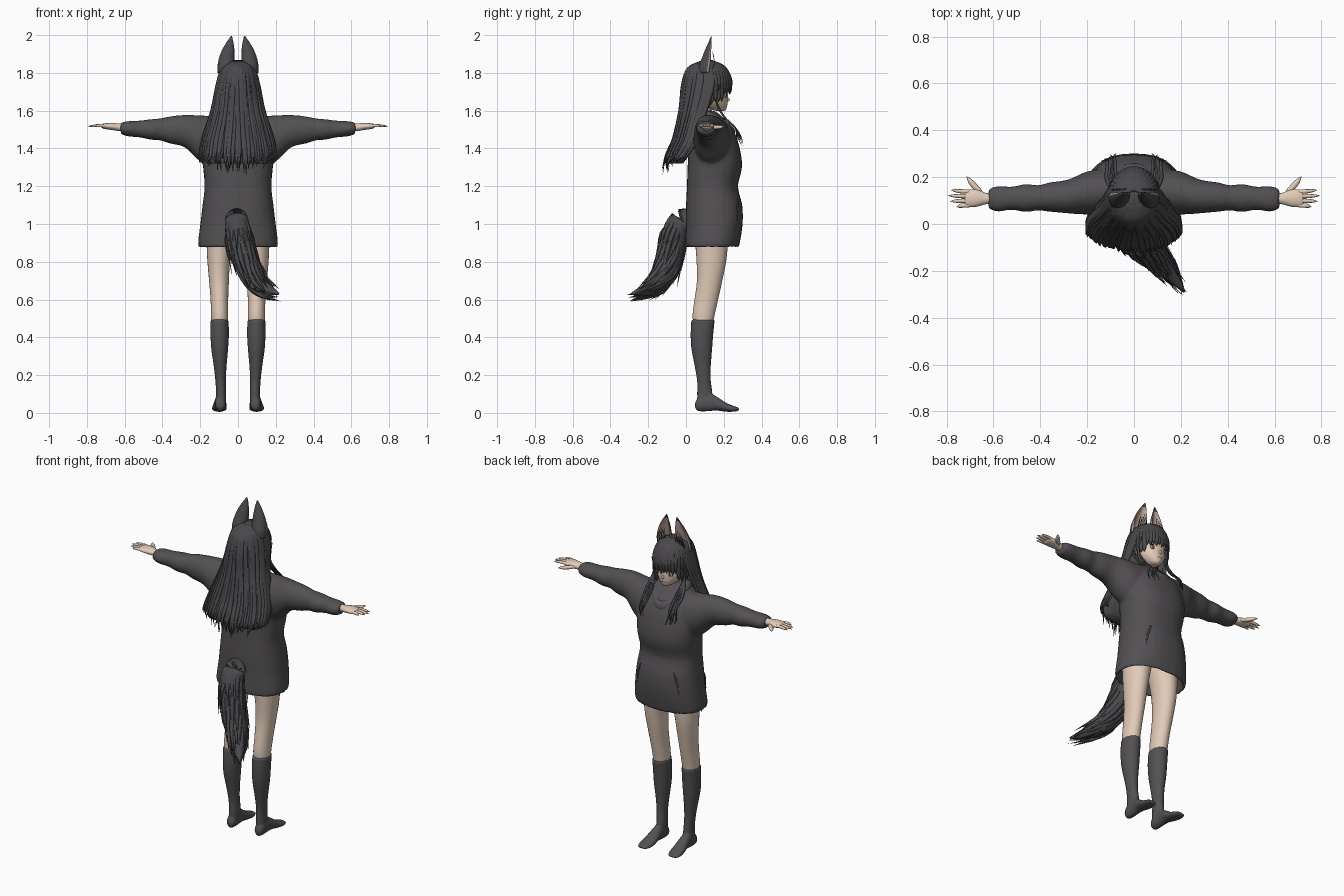
import bpy, bmesh, random
from math import sin, cos, pi
from mathutils import Vector, Matrix

random.seed(4)
if "Cube" in bpy.data.objects:
    bpy.data.objects.remove(bpy.data.objects["Cube"])


def material(name, *rgb):
    m = bpy.data.materials.new(name)
    m.use_nodes = True
    m.diffuse_color = (*rgb, 1)
    m.node_tree.nodes["Principled BSDF"].inputs["Base Color"].default_value = (*rgb, 1)
    return m


cloth = material("charcoal cloth", .085, .08, .084)
sock = material("grey sock", .085, .081, .086)
hair = material("dark hair", .068, .065, .07)
skin = material("pale skin", .76, .6, .48)
fluff = material("ear fluff", .5, .38, .31)
white = material("eye white", .7, .66, .62)
iris = material("iris", .12, .1, .1)
lip = material("lip", .5, .26, .22)


def finish(name, bm, *mats, mirror=False, blend=0):
    bmesh.ops.recalc_face_normals(bm, faces=bm.faces)
    mesh = bpy.data.meshes.new(name)
    bm.to_mesh(mesh)
    bm.free()
    mesh.shade_smooth()
    for m in mats:
        mesh.materials.append(m)
    ob = bpy.data.objects.new(name, mesh)
    bpy.context.collection.objects.link(ob)
    if mirror:
        ob.modifiers.new("Mirror", "MIRROR").use_mirror_merge = False
    if blend:
        remesh = ob.modifiers.new("Blend", "REMESH")
        remesh.mode, remesh.voxel_size, remesh.use_smooth_shade = "VOXEL", blend, True
        soft = ob.modifiers.new("Soften", "SMOOTH")
        soft.factor, soft.iterations = .5, 5
    return ob


def skin_rings(bm, rings, closed=False):
    rows = [[bm.verts.new(p) for p in ring] for ring in rings]
    n = len(rows[0])
    pairs = list(zip(rows, rows[1:])) + ([(rows[-1], rows[0])] if closed else [])
    for a, b in pairs:
        for i in range(n):
            j = (i + 1) % n
            bm.faces.new((a[i], a[j], b[j], b[i]))
    if not closed:
        bm.faces.new(rows[0])
        bm.faces.new(rows[-1])


def smooth_path(pts, steps):
    """Catmull-Rom interpolation of tuples of any size."""
    p = [Vector(q) for q in pts]
    p = [2 * p[0] - p[1]] + p + [2 * p[-1] - p[-2]]
    out = []
    for a, b, c, d in zip(p, p[1:], p[2:], p[3:]):
        for k in range(steps):
            t = k / steps
            out.append(.5 * (2 * b + (c - a) * t + (2 * a - 5 * b + 4 * c - d) * t * t
                             + (3 * b - a - 3 * c + d) * t ** 3))
    return out + [p[-2]]


def loft(bm, axis, table, n=28, steps=3, power=1.0, shape=None):
    """Oval sections: position on axis, then low and high limits of the other two axes."""
    rings = []
    for t, a0, a1, b0, b1 in smooth_path(table, steps):
        ring = []
        for i in range(n):
            u, v = cos(2 * pi * i / n), sin(2 * pi * i / n)
            u, v = (abs(w) ** power * (1 if w > 0 else -1) for w in (u, v))
            if shape:
                u, v = shape(u, v)
            q = [(a0 + a1) / 2 + u * (a1 - a0) / 2, (b0 + b1) / 2 + v * (b1 - b0) / 2]
            q.insert(axis, t)
            ring.append(q)
        rings.append(ring)
    skin_rings(bm, rings)


def strand(bm, pts, width, out, flat=.35, sides=6, steps=4, tip=3):
    """Tapered lock along a path; out is the outward direction."""
    p = smooth_path(pts, steps)
    rings = []
    for i, c in enumerate(p):
        t = i / (len(p) - 1)
        along = (p[min(i + 1, len(p) - 1)] - p[max(i - 1, 0)]).normalized()
        side = along.cross(Vector(out)).normalized()
        up = side.cross(along)
        w = width * min(1, .5 + 2 * t) * max(.03, 1 - t ** tip)
        rings.append([c + side * w * cos(k * 2 * pi / sides) + up * w * flat * sin(k * 2 * pi / sides)
                      for k in range(sides)])
    skin_rings(bm, rings)


def blob(bm, centre, size, index=0):
    m = Matrix.Translation(centre) @ Matrix.Diagonal((*size, 1))
    made = bmesh.ops.create_uvsphere(bm, u_segments=16, v_segments=10, radius=1, matrix=m)
    for f in {f for v in made["verts"] for f in v.link_faces}:
        f.material_index = index


def jit(r):
    return random.uniform(-r, r)


# Oversized top: body with hollow hem, blended with both sleeves
bm = bmesh.new()
loft(bm, 2, [(.98, -.17, .17, .04, .25), (.9, -.19, .19, .02, .265), (.87, -.205, .205, 0, .275),
             (.9, -.212, .212, -.003, .285), (1.0, -.2, .2, 0, .3), (1.1, -.188, .188, 0, .298),
             (1.2, -.177, .177, .005, .275), (1.3, -.185, .185, .008, .297), (1.4, -.19, .19, .015, .285),
             (1.5, -.17, .17, .025, .25), (1.57, -.11, .11, .03, .19), (1.6, -.06, .06, .04, .15)],
     power=.85)
for s in (1, -1):
    loft(bm, 0, [(s * x, *r) for x, *r in (
        (.1, .04, .24, 1.3, 1.57), (.2, .04, .225, 1.33, 1.575), (.28, .045, .19, 1.405, 1.578),
        (.36, .052, .178, 1.425, 1.57), (.41, .058, .165, 1.442, 1.56), (.46, .05, .172, 1.445, 1.555),
        (.52, .06, .16, 1.458, 1.548), (.58, .052, .163, 1.463, 1.545), (.61, .06, .155, 1.472, 1.54),
        (.622, .062, .152, 1.475, 1.538))])
finish("sweatshirt", bm, cloth, blend=.011)

# Folded hood collar around the neck
bm = bmesh.new()
rings = []
for i in range(32):
    a = 2 * pi * i / 32
    front = .5 - .5 * cos(a)
    c = Vector((.08 * sin(a), .13 - .105 * cos(a), 1.585 - .1 * front ** 2))
    d = Vector((sin(a), -cos(a), 0))
    rings.append([c + d * .026 * cos(k * pi / 5) + Vector((0, 0, .036 * sin(k * pi / 5))) for k in range(10)])
skin_rings(bm, rings, closed=True)
finish("hood_collar", bm, cloth)

# Pocket folds on the chest side
bm = bmesh.new()
strand(bm, [(.11, .277, 1.13), (.13, .272, 1.07), (.14, .268, 1.0)], .006, (.4, 1, 0))
finish("pocket_folds", bm, cloth, mirror=True)

# Bare legs
bm = bmesh.new()
loft(bm, 2, [(.46, .055, .14, .04, .14), (.52, .052, .143, .035, .152), (.6, .052, .145, .045, .17),
             (.7, .048, .153, .058, .192), (.82, .04, .163, .055, .215), (1.0, .005, .17, .04, .23)])
finish("legs", bm, skin, mirror=True)

# Knee socks with feet
bm = bmesh.new()
loft(bm, 2, [(.03, .065, .12, .06, .125), (.1, .062, .117, .058, .14), (.17, .064, .12, .058, .132),
             (.25, .06, .129, .045, .132), (.34, .052, .142, .028, .139), (.42, .048, .146, .024, .145),
             (.495, .05, .146, .028, .153)])
loft(bm, 1, [(.048, .08, .105, .025, .055), (.065, .067, .12, .008, .08), (.12, .065, .122, .008, .105),
             (.16, .062, .127, .012, .088), (.21, .058, .137, .006, .055), (.25, .06, .14, .006, .038),
             (.28, .075, .128, .01, .028)])
finish("socks", bm, sock, mirror=True, blend=.007)

# Hands: palm, four fingers and a thumb
bm = bmesh.new()
loft(bm, 0, [(.59, .085, .13, 1.488, 1.53), (.63, .085, .132, 1.492, 1.532), (.67, .074, .148, 1.498, 1.535),
             (.71, .072, .146, 1.504, 1.532), (.722, .078, .14, 1.51, 1.528)], n=16)
for k, reach in enumerate((.757, .785, .795, .782)):
    y = .079 + .02 * k
    strand(bm, [(.69, y, 1.518), (.73, y, 1.521), (reach, y + .004 * (k - 1.5), 1.517)],
           .0095, (0, 0, 1), flat=.9, sides=8, tip=6)
strand(bm, [(.64, .12, 1.512), (.675, .155, 1.512), (.695, .178, 1.513), (.715, .203, 1.515)],
       .013, (0, 0, 1), flat=.85, sides=8, tip=5)
finish("hands", bm, skin, mirror=True)

# Head, nose and neck
bm = bmesh.new()
loft(bm, 2, [(1.597, -.012, .012, .175, .2), (1.606, -.03, .03, .13, .212), (1.63, -.058, .058, .08, .219),
             (1.66, -.079, .079, .045, .222), (1.7, -.09, .09, .025, .222), (1.77, -.09, .09, .015, .22),
             (1.83, -.06, .06, .05, .18)])
loft(bm, 2, [(1.47, -.05, .05, .08, .25), (1.54, -.042, .042, .065, .205), (1.58, -.036, .036, .06, .14),
             (1.65, -.038, .038, .06, .14)], n=20)
blob(bm, (0, .221, 1.658), (.007, .011, .011))
finish("head", bm, skin)

# Eyes and mouth
bm = bmesh.new()
blob(bm, (.04, .2085, 1.682), (.02, .005, .013))
blob(bm, (.039, .211, 1.682), (.0105, .005, .0125), 1)
blob(bm, (.041, .2095, 1.697), (.022, .006, .0025), 1)
finish("eyes", bm, white, iris, mirror=True)
bm = bmesh.new()
blob(bm, (0, .2165, 1.629), (.014, .003, .0025))
finish("mouth", bm, lip)

# Hair cap with an opening for the face
bm = bmesh.new()
blob(bm, (0, .11, 1.738), (.109, .127, .13))
hidden = [f for f in bm.faces if f.calc_center_median().y > .13 and f.calc_center_median().z < 1.76]
bmesh.ops.delete(bm, geom=hidden, context="FACES")
finish("hair_cap", bm, hair)

# Long back hair: solid core under layered locks
bm = bmesh.new()
loft(bm, 2, [(1.8, -.085, .085, 0, .12), (1.7, -.105, .105, -.015, .12), (1.6, -.13, .13, -.025, .1),
             (1.45, -.175, .175, -.055, .05), (1.36, -.18, .18, -.09, .01), (1.32, -.16, .16, -.09, -.02)])
for layer, count in ((0, 44), (1, 30)):
    for i in range(count):
        a = -1.85 + 3.7 * (i + .5) / count + jit(.03)
        s, c = sin(a), cos(a)
        low = 1.275 + .07 * s * s + jit(.025) + .03 * layer
        g = 1 - .04 * layer + jit(.015)
        strand(bm, [(.03 * s, .11 - .03 * c, 1.862), (.085 * s, .11 - .1 * c, 1.825),
                    (.113 * s * g, .11 - .13 * c * g, 1.74), (.142 * s * g, .075 - .11 * c * g, 1.6),
                    (.19 * s * g, .03 - .1 * c * g, 1.45), (.205 * s * g, -.02 - .09 * c * g, 1.36),
                    ((.19 + jit(.02)) * s, -.03 - (.08 + jit(.02)) * c, low)],
               .015 + jit(.002), (s, -c, .3), tip=5)
finish("back_hair", bm, hair)

# Fringe, with longer locks toward the temples
bm = bmesh.new()
for i in range(19):
    a = -1.35 + 2.7 * i / 18
    s, c = sin(a), cos(a)
    low = (1.64 if abs(a) > .85 else 1.69) + jit(.008)
    strand(bm, [(.03 * s, .11 + .03 * c, 1.866), (.08 * s, .11 + .095 * c, 1.832),
                (.106 * s, .11 + .129 * c, 1.77), (.11 * s, .11 + .13 * c, low + .04),
                (.107 * s, .11 + .125 * c, low)], .014, (s, c, .3), tip=7)
finish("fringe", bm, hair)

# Locks falling over the chest
bm = bmesh.new()
for i in range(5):
    x = .082 + .009 * i
    strand(bm, [(.1, .15 + .008 * i, 1.74), (.102, .16, 1.65), (x, .2, 1.57), (x + jit(.008), .26, 1.51),
                (x + jit(.01), .292 - .006 * i, 1.46), (x + jit(.012), .303 - .007 * i, 1.42 + jit(.02))],
           .009, (.4, 1, .3), flat=.5)
finish("front_locks", bm, hair, mirror=True)

# Pointed ears: hollow front in a lighter colour, with a few tufts
bm = bmesh.new()
loft(bm, 2, [(1.8, .018, .108, .06, .16), (1.84, .018, .108, .068, .163), (1.88, .018, .1, .085, .16),
             (1.92, .019, .085, .1, .153), (1.96, .024, .062, .118, .146), (1.996, .032, .037, .133, .138)],
     n=24, shape=lambda u, v: (u, v if v < .3 else .3 - 1.1 * (v - .3)))
for f in bm.faces:
    n = f.calc_center_median()
    f.material_index = 0
bmesh.ops.recalc_face_normals(bm, faces=bm.faces)
for f in bm.faces:
    if f.normal.y > .1 and f.calc_center_median().z < 1.97:
        f.material_index = 1
for i in range(5):
    x = .035 + .013 * i
    strand(bm, [(x, .14, 1.82), (x, .15, 1.86), (.05 + .3 * (x - .05), .14, 1.91 + jit(.02))], .004, (0, 1, 0))
finish("ears", bm, hair, fluff, mirror=True)

# Bushy tail: core and shaggy locks
spine = [(-.005, .03, 1.03), (-.007, -.03, 1.015), (.005, -.065, .93), (.03, -.085, .83),
         (.075, -.12, .73), (.13, -.18, .665), (.215, -.29, .63)]
girth = (.05, .062, .07, .07, .062, .045, .005)
bm = bmesh.new()
path = smooth_path([(*p, r) for p, r in zip(spine, girth)], 4)
rings = []
for i, q in enumerate(path):
    d = (path[min(i + 1, len(path) - 1)] - path[max(i - 1, 0)]).to_3d().normalized()
    side = d.cross(Vector((0, 1, .6))).normalized()
    up = side.cross(d)
    rings.append([q.to_3d() + (side * cos(k * pi / 8) + up * sin(k * pi / 8)) * q[3] for k in range(16)])
skin_rings(bm, rings)
for i in range(75):
    k, m = random.randrange(3, 17), random.randrange(16)
    j, e = min(k + 4, 24), min(k + 8, 24)
    out = (rings[k][m] - path[k].to_3d()).normalized()
    fall = Vector((jit(.02), jit(.02), -.015 + jit(.02)))
    strand(bm, [rings[k][m] - out * .006, rings[j][m] + out * .003, rings[e][m] + out * random.uniform(0, .015) + fall],
           .013, out, flat=.4)
finish("tail", bm, hair)
